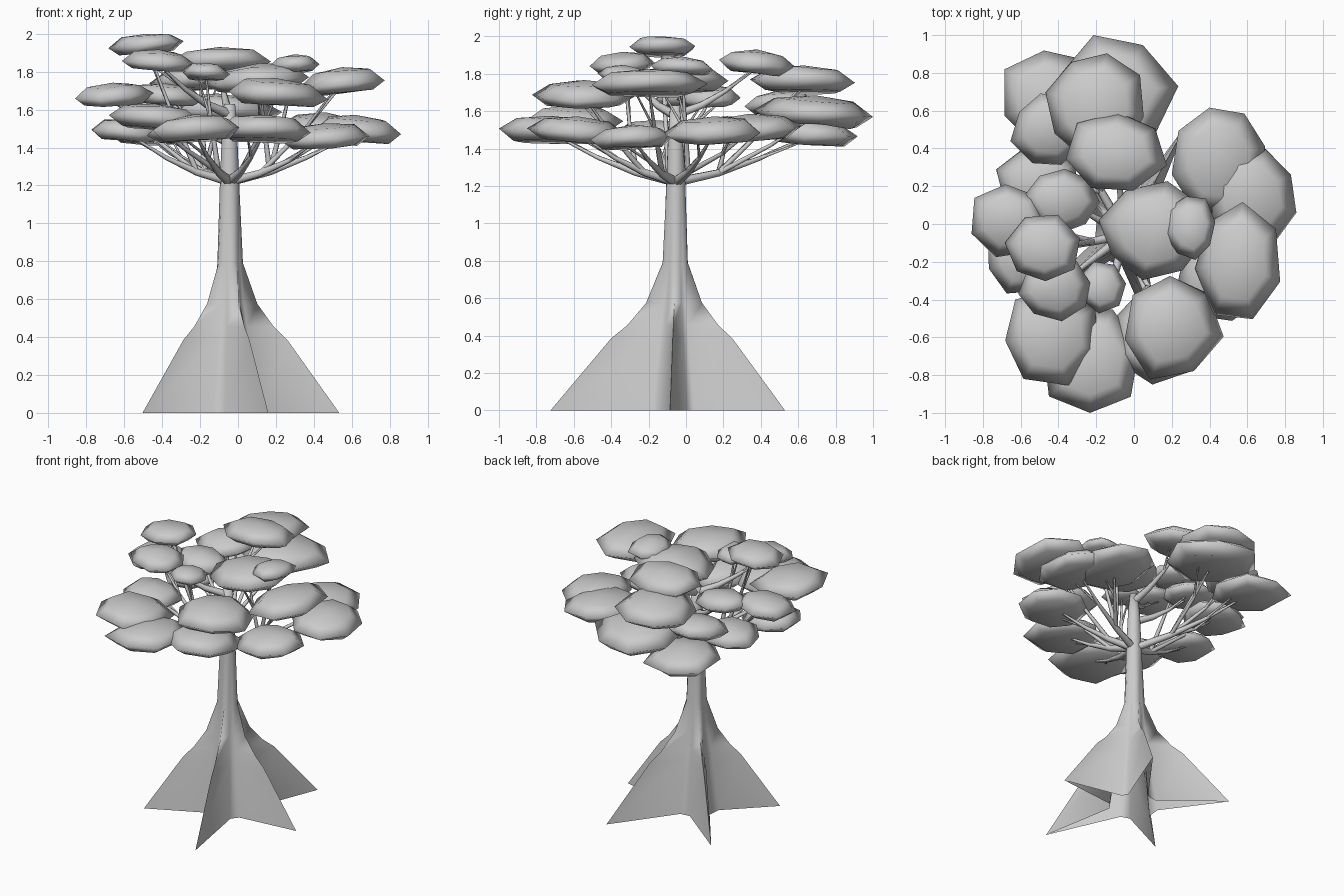
import bpy, bmesh, math, random
from mathutils import Vector

if "Cube" in bpy.data.objects:
    bpy.data.objects.remove(bpy.data.objects["Cube"])

random.seed(4)
CX, CY = -0.045, -0.055


def mesh_object(name, rings, cap_bottom=False, cap_top=None, angle=40):
    """Skin a stack of equal-length vertex rings; cap_top may be an apex point."""
    bm = bmesh.new()
    rows = [[bm.verts.new(p) for p in ring] for ring in rings]
    n = len(rows[0])
    for a, b in zip(rows, rows[1:]):
        for i in range(n):
            j = (i + 1) % n
            bm.faces.new((a[i], a[j], b[j], b[i]))
    if cap_bottom:
        bm.faces.new(rows[0][::-1])
    if cap_top is None:
        bm.faces.new(rows[-1])
    else:
        tip = bm.verts.new(cap_top)
        for i in range(n):
            bm.faces.new((rows[-1][i], rows[-1][(i + 1) % n], tip))
    me = bpy.data.meshes.new(name)
    bm.to_mesh(me)
    bm.free()
    ob = bpy.data.objects.new(name, me)
    bpy.context.collection.objects.link(ob)
    bpy.ops.object.select_all(action='DESELECT')
    ob.select_set(True)
    bpy.context.view_layer.objects.active = ob
    bpy.ops.object.shade_smooth_by_angle(angle=math.radians(angle))
    return ob


# Trunk with five buttress fins, open underneath
fins = [(-3, 0.58), (61, 0.668), (134, 0.64), (215, 0.56), (287, 0.70)]
# height, valley radius, fin reach (share of the full reach beyond the valley)
levels = [(0, 0.165, 1.0), (0.385, 0.115, 0.46), (0.455, 0.105, 0.31),
          (0.575, 0.085, 0.15), (0.79, 0.065, 0.015), (1.2, 0.052, 0),
          (1.45, 0.042, 0), (1.63, 0.03, 0)]
rings = []
for z, valley, share in levels:
    ring = []
    for ang, reach in fins:
        for off in (-24, 0, 24):
            r = valley + (share * (reach - 0.165) if off == 0 else 0)
            a = math.radians(ang + off)
            ring.append((CX + r * math.cos(a), CY + r * math.sin(a), z))
    rings.append(ring)
mesh_object("trunk", rings, angle=120)

# Foliage pads: x, y, z, x radius, y radius
pads = [
    (-0.11, 0.69, 1.60, 0.31, 0.32), (-0.20, 0.63, 1.77, 0.25, 0.27),
    (-0.45, 0.66, 1.49, 0.25, 0.27), (-0.44, 0.50, 1.65, 0.20, 0.20),
    (-0.10, 0.38, 1.86, 0.26, 0.22), (-0.51, 0.22, 1.51, 0.21, 0.20),
    (-0.66, 0.02, 1.68, 0.20, 0.20), (-0.58, -0.17, 1.49, 0.20, 0.20),
    (-0.38, 0.13, 1.68, 0.19, 0.17), (-0.48, -0.13, 1.95, 0.19, 0.18),
    (-0.42, -0.34, 1.86, 0.19, 0.16), (-0.17, -0.33, 1.80, 0.12, 0.13),
    (-0.44, -0.59, 1.56, 0.25, 0.25), (-0.23, -0.72, 1.50, 0.25, 0.28),
    (0.14, -0.58, 1.50, 0.25, 0.25), (0.20, -0.54, 1.69, 0.26, 0.28),
    (0.55, -0.20, 1.75, 0.22, 0.30), (0.46, 0.34, 1.51, 0.25, 0.29),
    (0.62, 0.15, 1.50, 0.24, 0.26), (0.11, -0.04, 1.77, 0.28, 0.25),
    (0.30, -0.02, 1.84, 0.13, 0.17), (0.46, -0.28, 1.46, 0.23, 0.23),
]
# radius share and height share of each ring in a pad
pad_profile = [(0.72, -0.85), (1.0, -0.15), (0.66, 0.68)]
for k, (x, y, z, rx, ry) in enumerate(pads):
    n = random.choice((7, 8))
    h = 0.022 + 0.2 * (rx + ry) / 2
    turn = random.uniform(0, 6.28)
    tilt_dir = random.uniform(0, 6.28)
    wob = [random.uniform(0.94, 1.12) for _ in range(n)]
    rings = []
    for s, t in pad_profile:
        ring = []
        for i in range(n):
            a = turn + 2 * math.pi * i / n
            lift = 0.28 * h * s * math.cos(a - tilt_dir)
            px = x + rx * s * wob[i] * math.cos(a)
            py = y + ry * s * wob[i] * math.sin(a)
            ring.append((max(-0.86, min(0.86, px)), max(-1, min(1, py)),
                         min(2.0, z + t * h + lift + random.uniform(-0.1, 0.1) * h)))
        rings.append(ring)
    mesh_object(f"foliage_pad_{k + 1}", rings, True, (x, y, min(2.0, z + h)), 180)

# Branches: limbs from the trunk, with close neighbours forking off one limb
cu = bpy.data.curves.new("branches", 'CURVE')
cu.dimensions = '3D'
cu.bevel_depth = 1.0
cu.bevel_resolution = 1
cu.use_fill_caps = True


def limb(points):
    sp = cu.splines.new('POLY')
    sp.points.add(len(points) - 1)
    for p, (co, r) in zip(sp.points, points):
        p.co = (*co, 1)
        p.radius = r


forks = []  # fork points with the heading of their limb
for x, y, z, rx, ry in sorted(pads, key=lambda p: p[2]):
    end = Vector((x, y, z - 0.02))
    out = Vector((x - CX, y - CY))
    base = Vector((CX, CY, max(1.22, min(1.58, z - 0.12 - 0.35 * out.length))))
    parent = next((f for f, head in forks
                   if abs(head.angle(out)) < 0.55 and 0.12 < z - f.z < 0.42
                   or abs(head.angle(out)) < 0.3 and f.z < z), None)
    if parent:
        mid = parent.lerp(end, 0.55) - Vector((0, 0, 0.02))
        limb([(parent, 0.016), (mid, 0.011), (end, 0.005)])
    else:
        d = end - base
        near = base + Vector((d.x * 0.32, d.y * 0.32, d.z * 0.2))
        mid = base + Vector((d.x * 0.62, d.y * 0.62, d.z * 0.5))
        limb([(base, 0.027), (near, 0.021), (mid, 0.013), (end, 0.005)])
        forks.append((near, out))
    side = Vector((out.y, -out.x, 0)).normalized() * rx * 0.4
    limb([(mid, 0.009), (end + side, 0.004)])
ob = bpy.data.objects.new("branches", cu)
bpy.context.collection.objects.link(ob)
